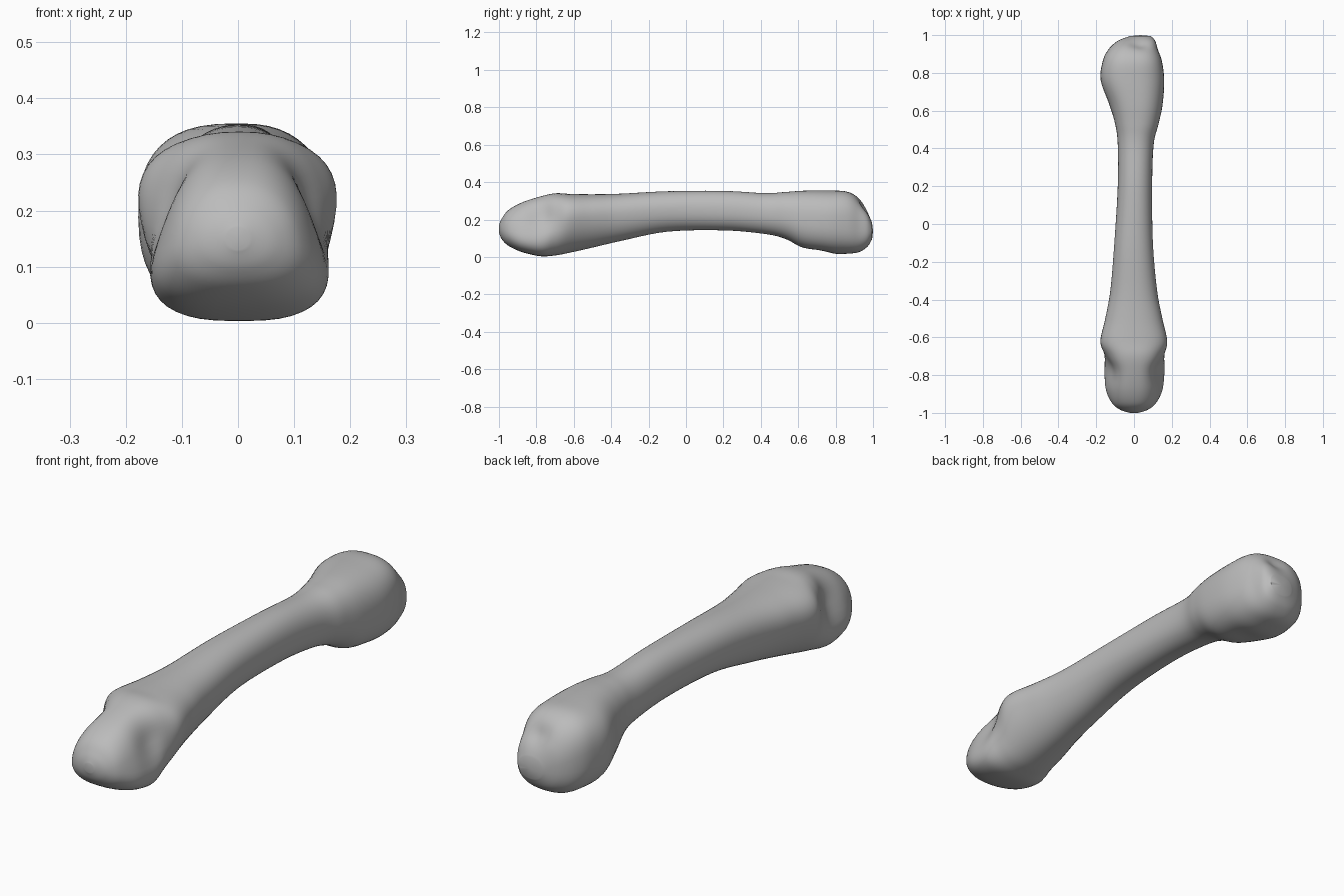
import bpy, bmesh, math
from mathutils import Vector

if "Cube" in bpy.data.objects:
    bpy.data.objects.remove(bpy.data.objects["Cube"])

# Cross-sections along the bone: y, left, right, bottom, top, top flare, squareness
SECTIONS = [
    (-1.00, -.02, .02, .13, .17, 0, 2.0),
    (-.985, -.07, .07, .095, .205, -.10, 2.1),
    (-.95, -.115, .115, .06, .25, -.18, 2.4),
    (-.88, -.148, .150, .027, .29, -.28, 2.8),
    (-.78, -.157, .162, .004, .323, -.28, 2.8),
    (-.70, -.158, .163, .008, .340, -.02, 2.5),
    (-.62, -.178, .176, .023, .337, .20, 2.3),
    (-.50, -.152, .150, .050, .335, .20, 2.2),
    (-.35, -.125, .122, .085, .338, .12, 2.2),
    (-.10, -.104, .100, .135, .351, .05, 2.2),
    (.20, -.086, .096, .142, .353, 0, 2.2),
    (.42, -.086, .104, .123, .341, 0, 2.2),
    (.53, -.100, .130, .097, .347, 0, 2.3),
    (.63, -.130, .151, .046, .354, 0, 2.4),
    (.76, -.176, .160, .020, .355, .02, 2.5),
    (.86, -.166, .148, .018, .349, .02, 2.6),
    (.925, -.135, .126, .026, .315, 0, 2.6),
    (.97, -.085, .112, .055, .255, 0, 2.5),
    (.995, -.02, .090, .095, .185, 0, 2.2),
]
# Hollows and bumps: x, y, z, radius, depth (negative swells outward)
DENTS = [
    (.15, -.77, .22, .07, .018), (-.15, -.77, .22, .07, .018),
    (.03, .94, .26, .05, .025), (.0, .80, .02, .06, -.004),
    (.0, .72, .02, .08, .010),
]
SIDES, STEPS = 48, 6


def blend(a, b, c, d, t):
    """Smooth curve through neighbouring sections."""
    return tuple(.5 * (2*q + (r-p)*t + (2*p-5*q+4*r-s)*t*t + (3*q-p-3*r+s)*t**3)
                 for p, q, r, s in zip(a, b, c, d))


def ring(s):
    """Rounded outline whose sides lean by the flare value."""
    y, x0, x1, z0, z1, flare, power = s
    pts = []
    for i in range(SIDES):
        a = 2 * math.pi * i / SIDES
        u, v = math.cos(a), math.sin(a)
        u = math.copysign(abs(u) ** (2 / power), u)
        v = math.copysign(abs(v) ** (2 / power), v)
        pts.append((u * (1 + flare * v), v))
    m = max(p[0] for p in pts)
    return [Vector(((x0+x1)/2 + (x1-x0)/2*u/m, y, (z0+z1)/2 + (z1-z0)/2*v))
            for u, v in pts]


# Loft the shaft and both ends
rows = []
n = len(SECTIONS)
for i in range(n - 1):
    quad = [SECTIONS[min(max(k, 0), n-1)] for k in range(i-1, i+3)]
    rows += [blend(*quad, j / STEPS) for j in range(STEPS)]
rows.append(SECTIONS[-1])
bm = bmesh.new()
loops = [[bm.verts.new(p) for p in ring(s)] for s in rows]
for a, b in zip(loops, loops[1:]):
    for i in range(SIDES):
        j = (i + 1) % SIDES
        bm.faces.new((a[i], a[j], b[j], b[i]))
for loop, y in ((loops[0], -1.0), (loops[-1], 1.0)):
    mid = sum((v.co for v in loop), Vector()) / SIDES
    tip = bm.verts.new((mid.x, y, mid.z))
    for i in range(SIDES):
        bm.faces.new((loop[i], loop[(i+1) % SIDES], tip))
bmesh.ops.recalc_face_normals(bm, faces=bm.faces[:])
bm.normal_update()

# Press the ligament pits and end notch into the surface
moves = []
for v in bm.verts:
    push = sum(d * math.exp(-((v.co - Vector((x, y, z))).length / r) ** 2)
               for x, y, z, r, d in DENTS)
    moves.append(v.normal * push)
for v, m in zip(bm.verts, moves):
    v.co -= m

mesh = bpy.data.meshes.new("finger_bone")
bm.to_mesh(mesh)
bm.free()
bone = bpy.data.objects.new("finger_bone", mesh)
bpy.context.collection.objects.link(bone)
grey = bpy.data.materials.new("bone grey")
grey.diffuse_color = (.5, .5, .5, 1)
grey.use_nodes = True
grey.node_tree.nodes["Principled BSDF"].inputs["Base Color"].default_value = grey.diffuse_color
mesh.materials.append(grey)
bpy.context.view_layer.objects.active = bone
bone.select_set(True)
bpy.ops.object.shade_smooth_by_angle(angle=math.radians(40))
